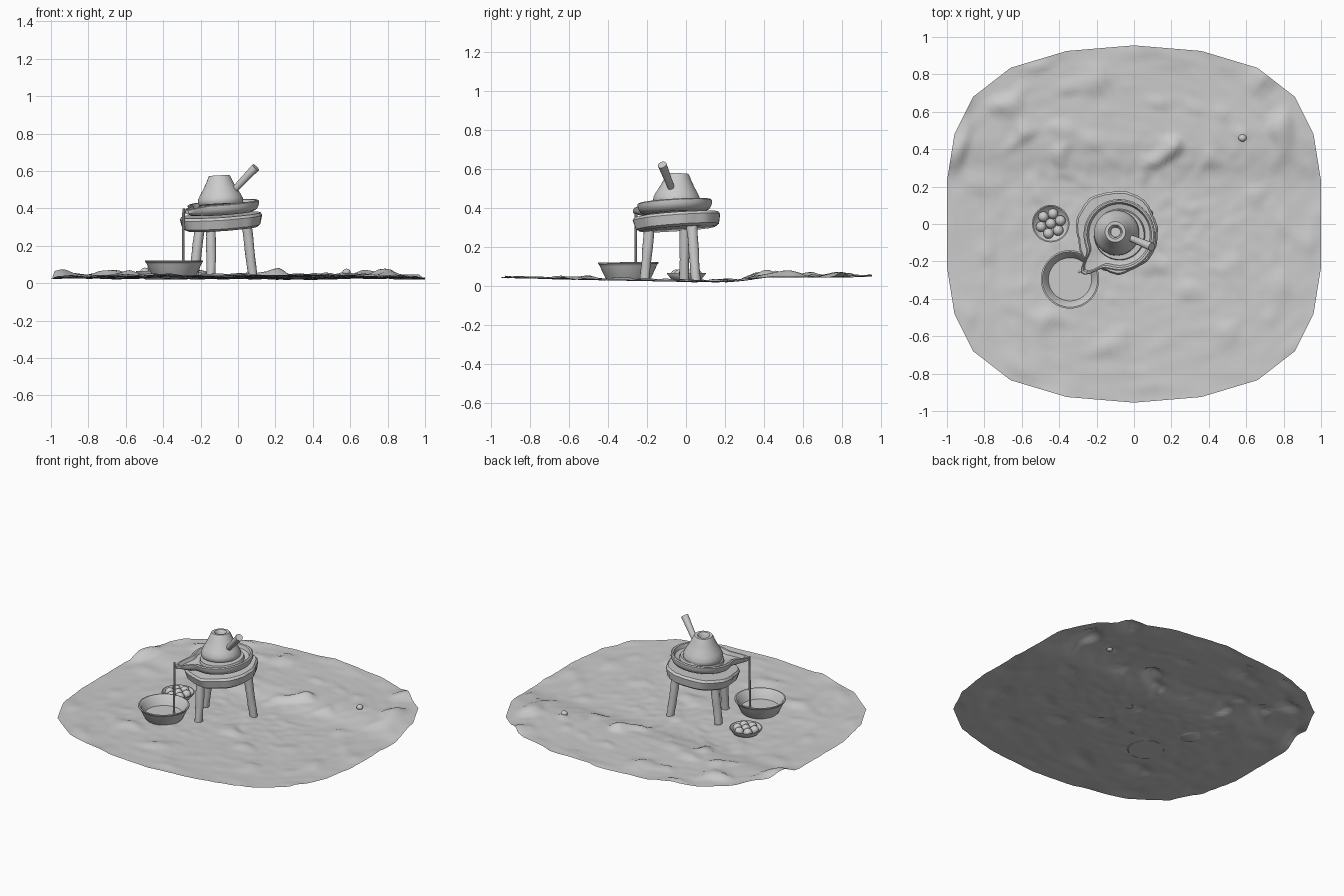
import bpy, bmesh, math
from mathutils import Matrix, Vector, noise

cube = bpy.data.objects.get("Cube")
if cube:
    bpy.data.objects.remove(cube, do_unlink=True)

grey = bpy.data.materials.new("plain_grey")
grey.use_nodes = True
colour = (0.6, 0.6, 0.6, 1)
grey.diffuse_color = colour
grey.node_tree.nodes["Principled BSDF"].inputs["Base Color"].default_value = colour


def finish(name, bm, closed=True, angle=40):
    if closed:
        bmesh.ops.recalc_face_normals(bm, faces=bm.faces)
    mesh = bpy.data.meshes.new(name)
    bm.to_mesh(mesh)
    bm.free()
    obj = bpy.data.objects.new(name, mesh)
    bpy.context.collection.objects.link(obj)
    mesh.materials.append(grey)
    bpy.ops.object.select_all(action='DESELECT')
    obj.select_set(True)
    bpy.context.view_layer.objects.active = obj
    bpy.ops.object.shade_smooth_by_angle(angle=math.radians(angle))
    return obj


def lathe(name, profile, matrix, segs=48, shape=None):
    """Revolve (radius, height) points; shape(r, z, angle) may bend them."""
    bm = bmesh.new()
    rings = []
    for r, z in profile:
        if r == 0:
            rings.append([bm.verts.new((0, 0, z))] * segs)
            continue
        ring = []
        for i in range(segs):
            a = math.tau * i / segs
            rr, zz = shape(r, z, a) if shape else (r, z)
            ring.append(bm.verts.new((rr * math.cos(a), rr * math.sin(a), zz)))
        rings.append(ring)
    for low, high in zip(rings, rings[1:]):
        for i in range(segs):
            j = (i + 1) % segs
            bm.faces.new(dict.fromkeys((low[i], low[j], high[j], high[i])))
    bm.transform(matrix)
    return finish(name, bm)


def rod(name, start, end, r1, r2, segs=16, wobble=0.0):
    """Tapered round bar between two points, optionally uneven like a branch."""
    a, b = Vector(start), Vector(end)
    length = (b - a).length
    turn = (b - a).to_track_quat('Z', 'Y').to_matrix().to_4x4()
    profile = [(0, 0)] + [(r1 + (r2 - r1) * k / 8, length * k / 8) for k in range(9)] + [(0, length)]

    def bark(r, z, ang):
        p = Vector((math.cos(ang), math.sin(ang), z * 14)) + a * 9
        return r * (1 + wobble * noise.noise(p)), z
    return lathe(name, profile, Matrix.Translation(a) @ turn, segs, bark)


def place(x, y, z, slope_x=0.0, slope_y=0.0):
    return (Matrix.Translation((x, y, z)) @ Matrix.Rotation(-slope_x, 4, 'Y')
            @ Matrix.Rotation(slope_y, 4, 'X'))


# Uneven ground sheet with a rounded-square outline
quarter = [(1, 0), (1, .23), (.96, .48), (.86, .68), (.66, .835), (.36, .925), (0, .955)]
outline = quarter + [(-x, y) for x, y in quarter[-2::-1]]
outline += [(x, -y) for x, y in outline[-2:0:-1]]


def ground_height(x, y):
    if y < 0.2:
        base = 0.021 + 0.02 * (0.2 - y) / 1.15
    else:
        t = min(1, (y - 0.2) / 0.25)
        base = 0.021 + 0.025 * t * t * (3 - 2 * t)
    clods = max(0, noise.noise((x * 7, y * 7, 3.1)) - 0.12)
    rough = 0.06 if 0.3 < y < 0.85 else 0.025
    soft = noise.noise((x * 3, y * 3, 0.7))
    fine = noise.noise((x * 17, y * 17, 5.0))
    return max(0, base + rough * clods + 0.005 * soft + 0.004 * fine)


bm = bmesh.new()
rim = []
for k, (x, y) in enumerate(outline):
    nx, ny = outline[(k + 1) % len(outline)]
    rim += [(x + (nx - x) * s / 6, y + (ny - y) * s / 6) for s in range(6)]
count, steps = len(rim), 50
rings = [[bm.verts.new((0, 0, ground_height(0, 0)))] * count]
for s in range(1, steps + 1):
    f = s / steps
    rings.append([bm.verts.new((x * f, y * f, ground_height(x * f, y * f))) for x, y in rim])
for inner, outer in zip(rings, rings[1:]):
    for i in range(count):
        j = (i + 1) % count
        bm.faces.new(dict.fromkeys((inner[i], outer[i], outer[j], inner[j])))
finish("ground", bm, closed=False, angle=80)

# Small loose stone
bm = bmesh.new()
bmesh.ops.create_icosphere(bm, subdivisions=2, radius=0.022)
bm.transform(place(.58, .46, .06) @ Matrix.Diagonal((1, .9, .8, 1)))
finish("loose_stone", bm)

# Three branch legs
legs = {"front_leg": ((-.143, -.212, .03), (-.145, -.185, .32)),
        "left_leg": ((.08, .05, .02), (.045, .03, .33)),
        "right_leg": ((-.235, -.01, .03), (-.205, -.005, .31))}
for name, (foot, top) in legs.items():
    rod(name, foot, top, .024, .028, 14, .15)


# Rough wooden seat slab
def hewn(r, z, a):
    n = noise.noise((math.cos(a) * 2.2, math.sin(a) * 2.2, 1.5))
    chips = noise.noise((math.cos(a) * 9, math.sin(a) * 9, z * 8))
    return r * (1 + .06 * n + .025 * chips), z


lathe("seat", [(0, 0), (.195, 0), (.212, .012), (.222, .06), (.212, .074), (0, .076)],
      place(-.085, -.04, .292, .065, .07), 72, hewn)


# Lower stone dish with a pouring lip toward the front right
def lip(r, z, a):
    d = (a - math.radians(226) + math.pi) % math.tau - math.pi
    s = math.exp(-(d / .2) ** 2)
    if r > .14:
        return r + .1 * s, z - .012 * s * (z > .03) + .012 * s * (z < .03)
    return r, z


lathe("lower_stone", [(0, 0), (.15, 0), (.178, .012), (.19, .035), (.191, .055), (.184, .06),
                      (.174, .058), (.164, .036), (.137, .03), (.132, .048), (0, .05)],
      place(-.075, -.055, .373, .075, .06), 96, lip)

# Conical upper stone with a feed hole
lathe("upper_stone", [(0, .045), (.115, .045), (.121, .055), (.12, .075), (.108, .1), (.09, .13),
                      (.074, .16), (.06, .192), (.055, .2), (.038, .2), (.031, .193),
                      (.026, .165), (0, .165)],
      place(-.09, -.05, .375, .05, -.04))

# Turning handle
rod("handle", (-.03, -.07, .488), (.095, -.122, .62), .017, .023)

# Thin stream from the lip
rod("stream", (-.293, -.258, .05), (-.291, -.256, .4), .006, .007, 8)

# Catching basin and its contents
lathe("basin", [(0, 0), (.108, 0), (.118, .012), (.145, .07), (.15, .08), (.156, .084), (.156, .09),
                (.148, .091), (.138, .082), (.113, .025), (0, .022)],
      place(-.342, -.295, .03, 0, .01))
lathe("basin_liquid", [(0, .028), (.115, .028), (.116, .03), (0, .03)], place(-.342, -.295, .03))

# Small bowl holding round fruit
lathe("bowl", [(0, 0), (.05, 0), (.078, .014), (.1, .042), (.1, .046), (.094, .046),
               (.072, .02), (.048, .01), (0, .01)], place(-.445, .002, .02))
spots = [(0, 0, .056)] + [(.054 * math.cos(t), .054 * math.sin(t), .055)
                          for t in (math.tau * k / 6 + .3 for k in range(6))]
for k, (x, y, z) in enumerate(spots):
    bm = bmesh.new()
    bmesh.ops.create_uvsphere(bm, u_segments=20, v_segments=12, radius=.028)
    bm.transform(place(-.445 + x, .002 + y, z))
    finish(f"fruit_{k + 1}", bm)
